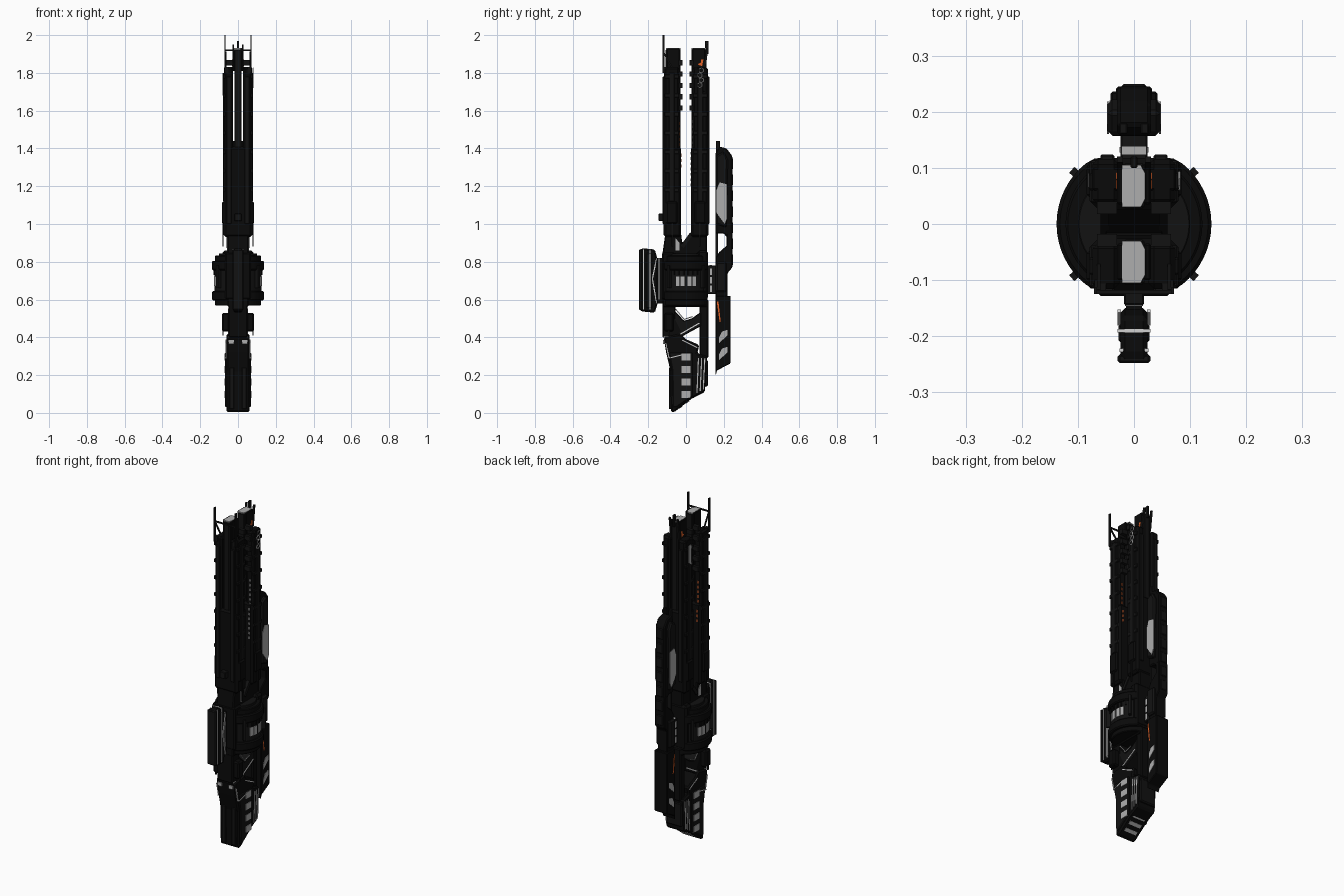
import bpy, bmesh, math
from mathutils import Matrix, Vector

def material(name, c):
    m = bpy.data.materials.new(name)
    m.diffuse_color = (*c, 1)
    return m

BLACK = material("black", (0.003, 0.003, 0.003))
DARK = material("charcoal", (0.006, 0.006, 0.006))
GREY = material("light grey", (0.42, 0.42, 0.42))
WHITE = material("off white", (0.65, 0.65, 0.65))
ORANGE = material("orange", (0.75, 0.12, 0.02))

def finish(name, bm, mat, bevel=0):
    bmesh.ops.recalc_face_normals(bm, faces=bm.faces)
    me = bpy.data.meshes.new(name)
    bm.to_mesh(me)
    bm.free()
    me.materials.append(mat)
    ob = bpy.data.objects.new(name, me)
    bpy.context.collection.objects.link(ob)
    if bevel:
        b = ob.modifiers.new("bevel", 'BEVEL')
        b.width, b.segments, b.limit_method = bevel, 1, 'ANGLE'
    return ob

def prism(name, pts, x0, x1, mat=BLACK, bevel=0, sides=(1, -1)):
    """Side (y, z) profile extruded from x0 to x1; copied to the sides when x0 > 0."""
    bm = bmesh.new()
    for s in (sides if x0 > 0 else (1,)):
        f = bm.faces.new([bm.verts.new((s * x0, y, z)) for y, z in pts])
        r = bmesh.ops.extrude_face_region(bm, geom=[f])
        vs = [v for v in r['geom'] if isinstance(v, bmesh.types.BMVert)]
        bmesh.ops.translate(bm, verts=vs, vec=(s * (x1 - x0), 0, 0))
    return finish(name, bm, mat, bevel)

def box(name, x0, x1, y0, y1, z0, z1, mat=BLACK, bevel=0, sides=(1, -1)):
    return prism(name, [(y0, z0), (y1, z0), (y1, z1), (y0, z1)], x0, x1, mat, bevel, sides)

def strip(name, p, q, w, x0, x1, mat=WHITE, sides=(1, -1)):
    """Straight line of width w between two (y, z) points."""
    p, q = Vector(p), Vector(q)
    n = (q - p).orthogonal().normalized() * w / 2
    return prism(name, [p + n, q + n, q - n, p - n], x0, x1, mat, 0, sides)

def drum(name, r, z0, z1, mat=BLACK, bevel=0, flat=0.115):
    """Upright cylinder with flattened front and back."""
    bm = bmesh.new()
    bmesh.ops.create_cone(bm, cap_ends=True, segments=56, radius1=r, radius2=r, depth=z1 - z0,
                          matrix=Matrix.Translation((0, 0, (z0 + z1) / 2)))
    for v in bm.verts:
        v.co.y = max(-flat, min(flat, v.co.y))
    return finish(name, bm, mat, bevel)

def radial(name, deg, r0, r1, w, z0, z1, mat):
    """Block pointing outward from the drum axis."""
    ob = box(name, r0, r1, -w / 2, w / 2, z0, z1, mat, sides=(1,))
    ob.rotation_euler.z = math.radians(deg)

# ---- twin barrels (s = -1 front, s = 1 back) ----
for s, n in ((-1, "front"), (1, "back")):
    def yb(name, x0, x1, a, b, z0, z1, mat=BLACK, bevel=0, sides=(1, -1)):
        return box(n + name, x0, x1, min(s * a, s * b), max(s * a, s * b), z0, z1, mat, bevel, sides)
    yb("_rail", -0.019, 0.019, 0.028, 0.108, 0.85, 1.925, DARK, 0.004)
    bm = bmesh.new()   # light end plate with one clipped corner
    c = [(-0.021, 0.03), (0.012, 0.03), (0.02, 0.045), (0.02, 0.09), (0.012, 0.105), (-0.021, 0.105)]
    bm.faces.new([bm.verts.new((x, s * y, 1.931)) for x, y in c])
    r = bmesh.ops.extrude_face_region(bm, geom=bm.faces[:])
    bmesh.ops.translate(bm, verts=[v for v in r['geom'] if isinstance(v, bmesh.types.BMVert)], vec=(0, 0, -0.006))
    finish(n + "_end_plate", bm, GREY)
    yb("_side_armour", 0.026, 0.074, 0.034, 0.116, 1.38, 1.83, BLACK, 0.01)
    yb("_lower_shroud", -0.076, 0.076, 0.026, 0.118, 0.93, 1.41, BLACK, 0.012)
    yb("_long_rib", 0.07, 0.08, 0.06, 0.09, 1.12, 1.8, DARK, 0.003)
    yb("_corner_rail", 0.035, 0.06, 0.11, 0.124, 1.0, 1.78, DARK, 0.003)
    yb("_muzzle_cheek", 0.018, 0.03, 0.035, 0.1, 1.81, 1.93, BLACK, 0.003)
    for i in range(5):      # muzzle teeth facing the gap
        z = 1.6 + 0.06 * i
        yb("_tooth", 0.03, 0.066, 0.018, 0.04, z, z + 0.027, DARK)
    for i in range(7):      # armour clamps
        z = 1.17 + 0.1 * i
        yb("_clamp", 0.066, 0.079, 0.038, 0.113, z, z + 0.022, DARK, 0.003)
    yb("_shroud_bulge", 0.06, 0.085, 0.045, 0.105, 1.0, 1.12, BLACK, 0.008)
    yb("_thin_rod", 0.076, 0.082, 0.07, 0.078, 0.88, 1.02, DARK)

# ---- dashes inside the gap, barrel markings ----
for i in range(9):
    z = 1.3 + 0.028 * i
    box("orange_dash", 0.052, 0.058, -0.036, -0.0245 if z < 1.38 else -0.032, z, z + 0.016, ORANGE)
for i in range(13):
    z = 1.2 + 0.028 * i
    box("grey_dash", 0.052, 0.058, 0.0245 if z < 1.38 else 0.032, 0.036, z, z + 0.014, GREY)
prism("orange_mark", [(0.062, 1.845), (0.085, 1.835), (0.092, 1.87), (0.08, 1.872), (0.078, 1.855)],
      0.028, 0.032, ORANGE)
box("marking_plate", 0.026, 0.0745, 0.06, 0.1, 1.7, 1.83, BLACK, 0.003)
for i in range(4):          # chain of hexagon outlines on the right
    bpy.ops.mesh.primitive_torus_add(major_segments=6, minor_segments=4, major_radius=0.013, minor_radius=0.0025,
                                     location=(0.0805, 0.073 + 0.008 * (i % 2), 1.735 + 0.026 * i),
                                     rotation=(0, math.pi / 2, 0))
    bpy.context.object.name = "hexagon_outline"
    bpy.context.object.data.materials.append(WHITE)
prism("left_grey_plate", [(0.066, 1.68), (0.09, 1.7), (0.09, 1.8), (0.066, 1.8)], 0.08, 0.082, GREY, sides=(-1,))

# ---- muzzle sights ----
box("sight_post", 0.066, 0.071, -0.125, -0.113, 1.8, 2.0, DARK)
box("sight_crossbar", -0.071, 0.071, -0.125, -0.118, 1.915, 1.923, DARK)
box("sight_arm", 0.05, 0.07, -0.118, -0.1, 1.8, 1.83, DARK)
strip("sight_brace", (-0.12, 1.91), (-0.075, 1.83), 0.008, 0.06, 0.066, DARK)
box("rear_sight_bead", -0.006, 0.006, 0.1, 0.12, 1.9, 1.97, DARK, 0.002)
strip("rear_sight_brace", (0.115, 1.95), (0.1, 1.83), 0.01, 0.02, 0.03, DARK)
box("front_hook_block", -0.018, 0.018, -0.145, -0.115, 1.015, 1.055, DARK, 0.003)

# ---- central receiver and drum ----
prism("receiver_core", [(-0.125, 0.56), (0.112, 0.56), (0.112, 0.98), (0.035, 0.96), (-0.02, 0.9),
                        (-0.03, 0.98), (-0.105, 0.98), (-0.125, 0.84)], -0.055, 0.055, BLACK, 0.006)
drum("drum_belt", 0.125, 0.6, 0.8, DARK)
drum("drum_upper_ring", 0.138, 0.755, 0.805, BLACK, 0.006)
drum("drum_lower_ring", 0.138, 0.595, 0.645, BLACK, 0.006)
drum("drum_top_cap", 0.122, 0.8, 0.832, BLACK, 0.004)
drum("drum_bottom_cap", 0.122, 0.568, 0.6, BLACK, 0.004)
drum("drum_top_step", 0.1, 0.83, 0.845, DARK, 0.002, 0.105)
for side in (0, 180):
    for a in (-20, -8, 8, 20):
        radial("drum_window", side + a, 0.11, 0.1275, 0.021, 0.672, 0.722, GREY)
    for a in (-41, 41):
        radial("drum_lug", side + a, 0.115, 0.147, 0.014, 0.66, 0.78, DARK)
    for a in range(-30, 31, 12):
        radial("drum_grip_rib", side + a, 0.12, 0.131, 0.008, 0.73, 0.757, BLACK)
box("back_shoulder", -0.083, 0.083, 0.06, 0.117, 0.6, 0.86, BLACK, 0.012)
box("front_shoulder", -0.068, 0.068, -0.128, -0.06, 0.6, 0.85, BLACK, 0.008)
prism("upper_window", [(-0.055, 0.86), (-0.035, 0.86), (-0.035, 0.9), (-0.055, 0.925)], 0.055, 0.058, GREY)
strip("upper_brace", (-0.02, 0.88), (0.03, 0.95), 0.02, 0.045, 0.06, DARK)

# ---- open frame between receiver and stock ----
box("rear_column", -0.045, 0.045, 0.072, 0.118, 0.29, 0.6, BLACK, 0.006)
prism("front_frame", [(-0.125, 0.4), (-0.06, 0.4), (-0.02, 0.43), (-0.055, 0.5), (-0.055, 0.57), (-0.125, 0.57)],
      -0.05, 0.05, BLACK, 0.005)
prism("diagonal_frame", [(-0.07, 0.40), (-0.02, 0.405), (0.08, 0.46), (0.08, 0.535), (0.03, 0.5), (-0.01, 0.488),
                         (-0.06, 0.54)], -0.05, 0.05, DARK, 0.004)
box("frame_pod", 0.045, 0.085, -0.115, -0.065, 0.43, 0.53, BLACK, 0.008)
box("frame_rod", 0.076, 0.082, -0.095, -0.088, 0.41, 0.45, DARK)
strip("frame_line", (-0.12, 0.402), (-0.05, 0.405), 0.006, 0.05, 0.053)
strip("frame_line", (-0.05, 0.405), (0.07, 0.475), 0.006, 0.05, 0.053)
strip("frame_line", (-0.055, 0.55), (-0.01, 0.495), 0.005, 0.05, 0.053)
strip("frame_line", (-0.01, 0.495), (0.035, 0.51), 0.005, 0.05, 0.053)

# ---- stock ----
prism("stock", [(-0.08, 0.004), (-0.062, 0.004), (0.03, 0.075), (0.1, 0.11), (0.113, 0.3), (0.06, 0.315), (0.07, 0.36),
                (0.0, 0.39), (-0.03, 0.42), (-0.118, 0.4), (-0.105, 0.32), (-0.082, 0.22)], -0.062, 0.062, BLACK, 0.008)
prism("stock_cheek", [(-0.07, 0.03), (-0.05, 0.03), (0.035, 0.09), (0.035, 0.32), (-0.09, 0.32), (-0.072, 0.22)],
      0.055, 0.068, DARK, 0.004)
for i in range(4):
    z = 0.08 + 0.066 * i
    box("stock_window", 0.06, 0.0705, -0.025, 0.025, z, z + 0.037, GREY)
for y, z in ((0.058, 0.105), (0.075, 0.115), (0.092, 0.125)):
    strip("stock_stripe", (y, z), (y + 0.008, 0.29), 0.006, 0.06, 0.065, GREY if y < 0.08 else WHITE)
strip("stock_line", (-0.108, 0.37), (-0.09, 0.29), 0.006, 0.06, 0.065)
strip("stock_line", (-0.09, 0.29), (-0.01, 0.31), 0.005, 0.06, 0.0695)
strip("stock_line", (-0.02, 0.385), (0.06, 0.345), 0.005, 0.06, 0.065)
box("stock_front_light", 0.022, 0.05, -0.122, -0.112, 0.365, 0.385, GREY)
box("stock_front_groove", 0.02, 0.045, -0.09, -0.07, 0.02, 0.24, DARK, 0.003)
box("stock_butt_pad", -0.05, 0.05, 0.09, 0.116, 0.14, 0.28, DARK, 0.006)
for k in range(3):
    y = -0.035 + 0.035 * k
    strip("stock_butt_light", (y, 0.0255 + 0.0268 * k), (y + 0.016, 0.0375 + 0.0268 * k), 0.006, -0.04, 0.04, GREY)

# ---- front pod ----
prism("front_pod", [(-0.246, 0.55), (-0.24, 0.538), (-0.165, 0.53), (-0.15, 0.58), (-0.15, 0.81), (-0.165, 0.865),
                    (-0.235, 0.872), (-0.246, 0.86)], -0.024, 0.024, BLACK, 0.008)
box("pod_rim", -0.029, 0.029, -0.248, -0.232, 0.545, 0.865, DARK, 0.004)
box("pod_belly", -0.028, 0.028, -0.215, -0.175, 0.55, 0.85, DARK, 0.008)
box("pod_neck", -0.014, 0.014, -0.16, -0.12, 0.58, 0.82, BLACK)
box("pod_neck_light", -0.016, 0.016, -0.146, -0.141, 0.6, 0.821, GREY)
for y, x in ((-0.225, 0.024), (-0.19, 0.0275)):
    box("pod_band", -x - 0.0015, x + 0.0015, y - 0.003, y + 0.003, 0.548, 0.868, WHITE)
for a, b in (((-0.155, 0.82), (-0.178, 0.71)), ((-0.178, 0.71), (-0.155, 0.58))):
    strip("pod_line", a, b, 0.006, 0.0235, 0.0295)

# ---- rear long magazine ----
box("magazine_connector", -0.024, 0.024, 0.11, 0.165, 0.63, 0.78, DARK, 0.003)
for z in (0.64, 0.685, 0.73):
    box("connector_slot", -0.0255, 0.0255, 0.127, 0.137, z, z + 0.035, GREY)
box("connector_top_light", -0.022, 0.022, 0.124, 0.138, 0.776, 0.782, GREY)
prism("magazine_upper", [(0.157, 0.95), (0.2, 0.95), (0.215, 0.93), (0.245, 0.93), (0.245, 1.36), (0.215, 1.4),
                         (0.175, 1.41), (0.157, 1.38)], -0.03, 0.03, BLACK, 0.006)
prism("magazine_shell", [(0.158, 1.0), (0.215, 0.98), (0.222, 1.34), (0.2, 1.385), (0.158, 1.36)],
      -0.047, 0.047, DARK, 0.008)
box("magazine_top_horn", 0.012, 0.026, 0.16, 0.18, 1.38, 1.44, DARK, 0.002)
prism("magazine_waist", [(0.157, 0.6), (0.22, 0.6), (0.22, 0.74), (0.245, 0.77), (0.245, 0.95), (0.215, 0.95),
                         (0.215, 0.885), (0.175, 0.85), (0.157, 0.82)], -0.032, 0.032, BLACK, 0.004)
strip("magazine_link", (0.163, 0.8), (0.163, 0.97), 0.012, -0.02, 0.02, DARK)
box("waist_cheek", -0.046, 0.046, 0.16, 0.215, 0.64, 0.8, DARK, 0.008)
prism("magazine_lower", [(0.157, 0.2), (0.165, 0.225), (0.236, 0.262), (0.236, 0.62), (0.157, 0.62)],
      -0.042, 0.042, BLACK, 0.006)
for i in range(7):          # spine blocks
    z = 0.78 + 0.085 * i
    box("spine_block", -0.022, 0.022, 0.235, 0.2495, z, z + 0.06, DARK, 0.004)
prism("magazine_panel", [(0.16, 1.06), (0.205, 1.0), (0.218, 1.03), (0.218, 1.21), (0.178, 1.22), (0.16, 1.18)],
      0.045, 0.0485, GREY)
for z in (0.28, 0.37):
    prism("lower_panel", [(0.175, z), (0.22, z + 0.04), (0.22, z + 0.07), (0.19, z + 0.06), (0.175, z + 0.03)],
          0.04, 0.044, GREY)
prism("orange_stripe", [(0.163, 0.59), (0.172, 0.59), (0.184, 0.48), (0.178, 0.48)], 0.04, 0.044, ORANGE)
